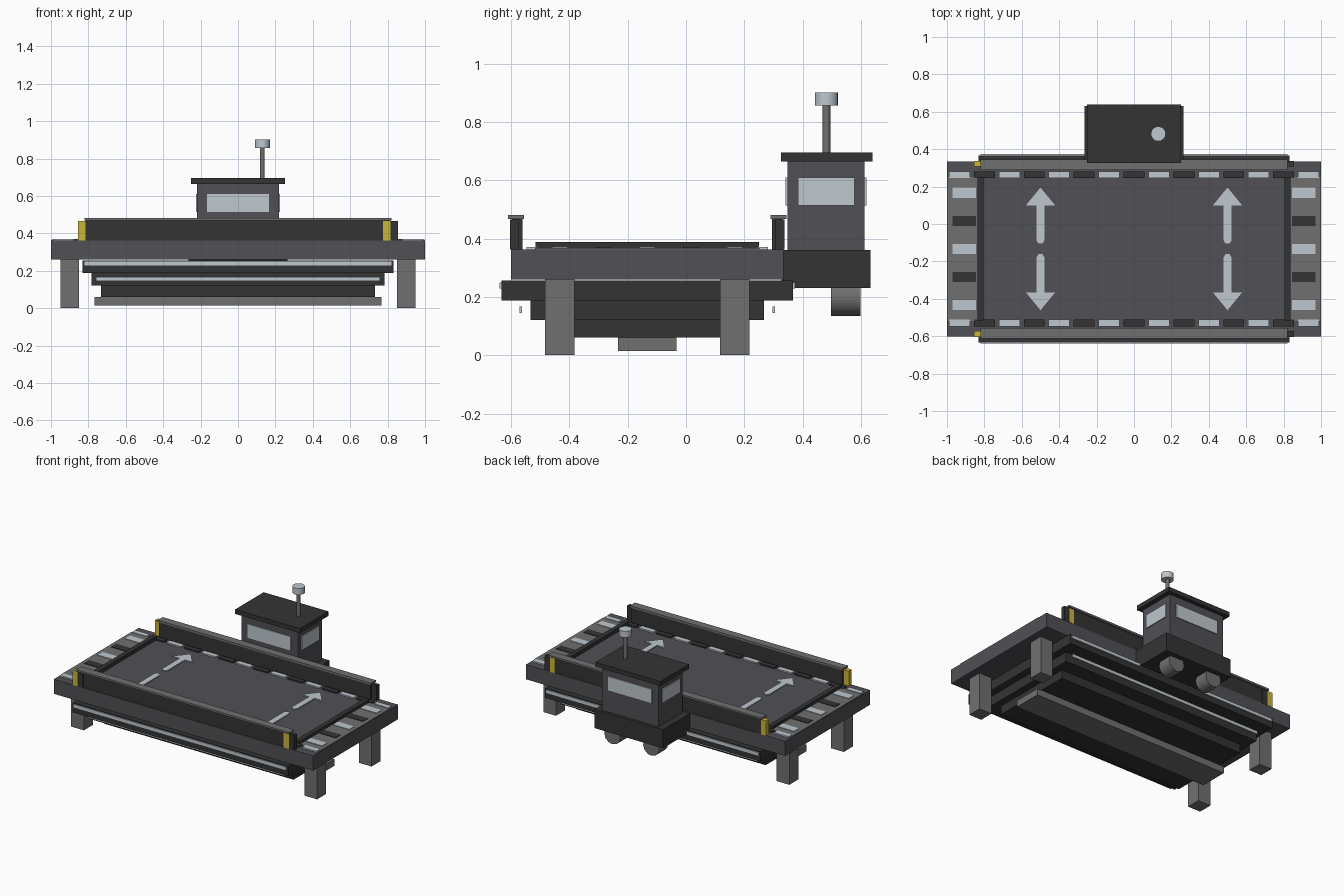
import bpy, bmesh, math
from mathutils import Matrix

if "Cube" in bpy.data.objects:
    bpy.data.objects.remove(bpy.data.objects["Cube"])


def material(name, rgb):
    m = bpy.data.materials.new(name)
    m.diffuse_color = (*rgb, 1)
    m.use_nodes = True
    m.node_tree.nodes["Principled BSDF"].inputs["Base Color"].default_value = m.diffuse_color
    return m


DECK = material("deck slate", (0.082, 0.079, 0.091))
DARK = material("dark rubber", (0.034, 0.034, 0.034))
GREY = material("mid grey", (0.162, 0.162, 0.162))
LIGHT = material("pale blue grey", (0.52, 0.58, 0.62))
YELLOW = material("warning yellow", (0.60, 0.47, 0.04))

YC = -0.133  # centre line of the hull in y


def finish(name, bm, mat):
    bmesh.ops.recalc_face_normals(bm, faces=bm.faces)
    me = bpy.data.meshes.new(name)
    bm.to_mesh(me)
    bm.free()
    me.materials.append(mat)
    ob = bpy.data.objects.new(name, me)
    bpy.context.collection.objects.link(ob)
    return ob


def box(name, x, y, z, mat):
    """Box from three (min, max) ranges."""
    bm = bmesh.new()
    bmesh.ops.create_cube(bm, size=1)
    for v in bm.verts:
        v.co = [r[0] if c < 0 else r[1] for c, r in zip(v.co, (x, y, z))]
    return finish(name, bm, mat)


def cylinder(name, centre, radius, depth, mat, axis="Z", sides=16):
    bm = bmesh.new()
    bmesh.ops.create_cone(bm, cap_ends=True, segments=sides, radius1=radius,
                          radius2=radius, depth=depth)
    if axis == "Y":
        bmesh.ops.rotate(bm, verts=bm.verts, matrix=Matrix.Rotation(math.pi / 2, 3, "X"))
    bmesh.ops.translate(bm, verts=bm.verts, vec=centre)
    ob = finish(name, bm, mat)
    bpy.ops.object.select_all(action="DESELECT")
    ob.select_set(True)
    bpy.context.view_layer.objects.active = ob
    bpy.ops.object.shade_smooth_by_angle(angle=math.radians(35))
    return ob


def span(c, half):
    return (c - half, c + half)


def mirror_y(s, inner, outer):
    """Range at a distance from the hull centre line, on side s."""
    return tuple(sorted((YC + s * inner, YC + s * outer)))


# Deck and stepped hull
box("deck", (-1, 1), span(YC, 0.468), (0.26, 0.362), DECK)
box("upper_hull", span(0, 0.832), span(YC, 0.5), (0.188, 0.256), DARK)
box("middle_hull", span(0, 0.782), span(YC, 0.4), (0.12, 0.188), DARK)
box("lower_hull", span(0, 0.732), span(YC, 0.3), (0.06, 0.12), DARK)
box("keel", span(0, 0.767), span(YC, 0.1), (0.014, 0.06), GREY)

# Legs
for sx in (-1, 1):
    for sy in (-1, 1):
        box("leg", span(sx * 0.9, 0.049), mirror_y(sy, 0.25, 0.35), (0, 0.26), GREY)

# Long sides: light strips, rails, caps, striped end posts, deck dashes
for s in (-1, 1):
    box("upper_hull_strip", span(0, 0.82), mirror_y(s, 0.499, 0.507), (0.228, 0.25), LIGHT)
    box("lower_hull_strip", span(0, 0.76), mirror_y(s, 0.430, 0.438), (0.145, 0.167), LIGHT)
    box("side_rail", span(0, 0.815), mirror_y(s, 0.428, 0.464), (0.362, 0.47), DARK)
    box("rail_cap", span(0, 0.822), mirror_y(s, 0.422, 0.478), (0.468, 0.481), GREY)
    for sx in (-1, 1):
        x = sx * 0.815
        post = mirror_y(s, 0.440, 0.470)
        box("post_yellow_half", (x - 0.04, x), post, (0.362, 0.466), YELLOW)
        box("post_dark_half", (x, x + 0.04), post, (0.362, 0.466), DARK)
    for k in range(-7, 8):
        box("edge_dash", span(k * 0.1333, 0.056), mirror_y(s, 0.378, 0.414),
            (0.362, 0.371), LIGHT if k % 2 else DARK)

# Short ends: ramp plates with stripes, and raised thresholds
for sx in (-1, 1):
    box("ramp_plate", span(sx * 0.917, 0.081), span(YC, 0.385), (0.361, 0.367), GREY)
    box("threshold", span(sx * 0.821, 0.016), span(YC, 0.383), (0.362, 0.388), DARK)
    for k in range(-2, 3):
        box("ramp_stripe", span(sx * 0.908, 0.063), span(YC + k * 0.15, 0.027),
            (0.366, 0.371), DARK if k % 2 else LIGHT)

# Arrows painted on the deck
ARROW = [(0, 0.328), (-0.078, 0.233), (-0.021, 0.233), (-0.021, 0.045), (-0.01, 0.028),
         (0.01, 0.028), (0.021, 0.045), (0.021, 0.233), (0.078, 0.233)]
for sx in (-1, 1):
    for s in (-1, 1):
        bm = bmesh.new()
        f = bm.faces.new([bm.verts.new((sx * 0.5 + x, YC + s * y, 0.362)) for x, y in ARROW])
        top = bmesh.ops.extrude_face_region(bm, geom=[f])["geom"]
        bmesh.ops.translate(bm, vec=(0, 0, 0.007),
                            verts=[g for g in top if isinstance(g, bmesh.types.BMVert)])
        finish("deck_arrow", bm, LIGHT)

# Control cabin at the back
CX, CY = 0.218, (0.348, 0.612)
box("cabin_base", span(0, 0.265), (0.328, 0.632), (0.23, 0.36), DARK)
box("cabin", span(0, CX), CY, (0.36, 0.665), DECK)
box("cabin_roof", span(0, 0.25), (0.325, 0.64), (0.664, 0.695), DARK)
WIN_Z = (0.514, 0.61)
for y in CY:
    box("cabin_window", span(0, 0.167), span(y, 0.007), WIN_Z, LIGHT)
for s in (-1, 1):
    box("cabin_side_window", span(s * CX, 0.007), (0.384, 0.578), WIN_Z, LIGHT)

# Mast with lamp
cylinder("mast", (0.13, 0.482, 0.775), 0.013, 0.17, GREY)
cylinder("mast_lamp", (0.13, 0.482, 0.879), 0.04, 0.044, LIGHT)

# Thruster drums under the cabin
for s in (-1, 1):
    cylinder("thruster_drum", (s * 0.15, 0.548, 0.197), 0.062, 0.1, GREY, axis="Y", sides=12)
